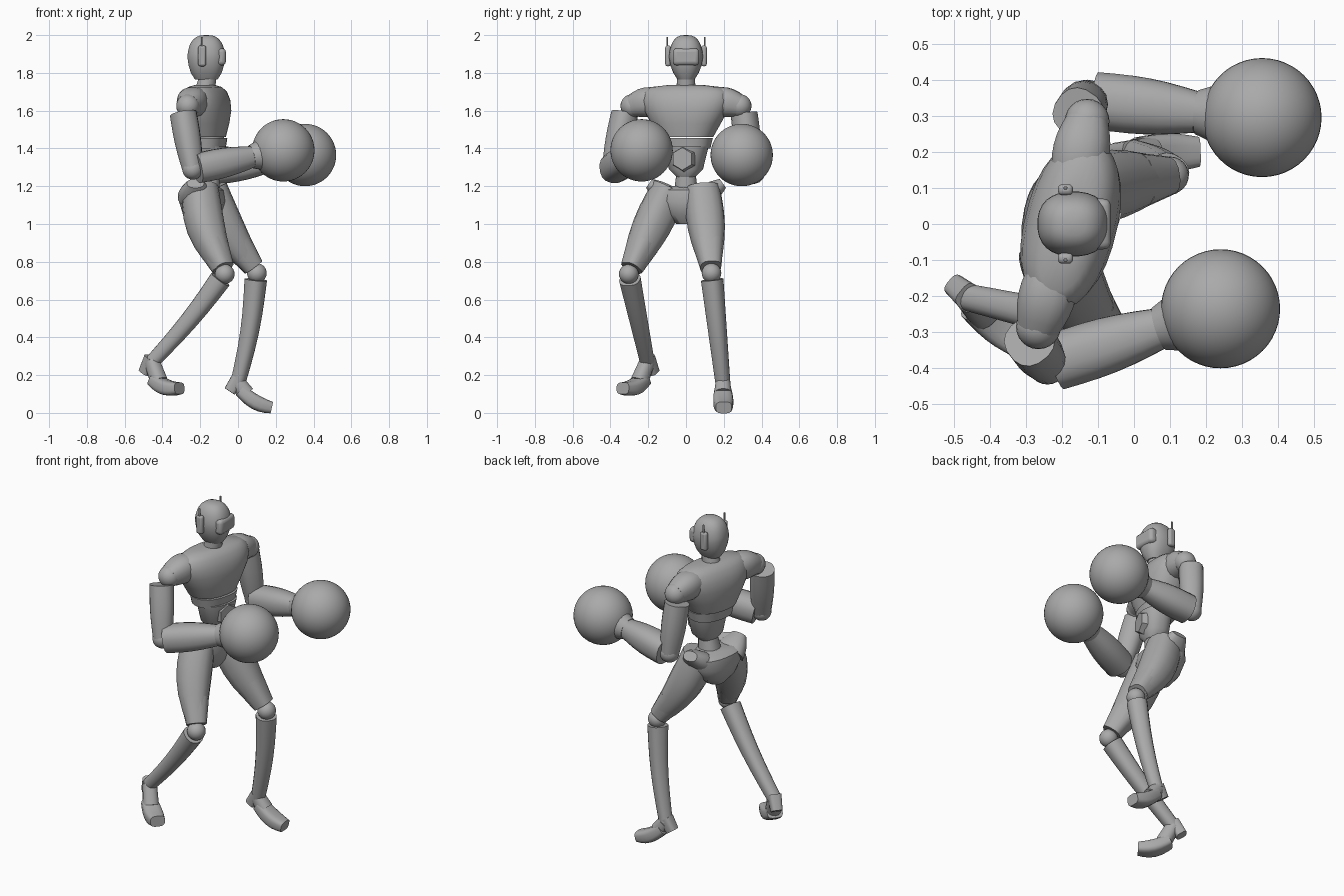
import bpy
from math import sin, cos, pi, copysign, radians
from mathutils import Vector

cube = bpy.data.objects.get("Cube")
if cube:
    bpy.data.objects.remove(cube)

grey = bpy.data.materials.new("plain grey")
grey.use_nodes = True
shade = 0.4
grey.diffuse_color = (shade, shade, shade, 1)
grey.node_tree.nodes["Principled BSDF"].inputs["Base Color"].default_value = grey.diffuse_color


def finish(ob, name):
    ob.name = name
    ob.data.materials.append(grey)
    bpy.ops.object.select_all(action='DESELECT')
    ob.select_set(True)
    bpy.context.view_layer.objects.active = ob
    bpy.ops.object.shade_smooth_by_angle(angle=radians(45))


def loft(name, rings, side, power, sides):
    """Skin rings of (centre, half width along side, half depth) along a path."""
    verts, faces = [], []
    last = len(rings) - 1
    for i, (centre, width, depth) in enumerate(rings):
        along = (rings[min(i + 1, last)][0] - rings[max(i - 1, 0)][0]).normalized()
        u = (side - along * side.dot(along)).normalized()
        v = along.cross(u)
        for k in range(sides):
            angle = 2 * pi * (k + 0.5) / sides
            c, s = cos(angle), sin(angle)
            verts.append(centre + u * width * copysign(abs(c) ** power, c)
                         + v * depth * copysign(abs(s) ** power, s))
    for i in range(last):
        for k in range(sides):
            a, b = i * sides + k, i * sides + (k + 1) % sides
            faces.append((a, b, b + sides, a + sides))
    faces.append(tuple(reversed(range(sides))))
    faces.append(tuple(range(last * sides, len(verts))))
    mesh = bpy.data.meshes.new(name)
    mesh.from_pydata(verts, [], faces)
    ob = bpy.data.objects.new(name, mesh)
    bpy.context.collection.objects.link(ob)
    finish(ob, name)


def limb(name, start, end, r_start, r_end, swell=0, bow=(0, 0, 0), flat=1, power=0.85, steps=6, sides=16):
    """Tapered segment; swell fattens its middle, bow bends it, flat scales its depth."""
    start, end, bow = Vector(start), Vector(end), Vector(bow)
    rings = []
    for i in range(steps + 1):
        t = i / steps
        hump = sin(pi * t)
        radius = r_start + (r_end - r_start) * t + swell * hump
        rings.append((start.lerp(end, t) + bow * hump, radius, radius * flat))
    loft(name, rings, (end - start).cross(Vector((0, 0, 1))), power, sides)


def stack(name, x, levels, side=(0, 1, 0), power=0.85):
    """Upright body from (height, half width, half depth) levels."""
    rings = [(Vector((x, 0, z)), width, depth) for z, width, depth in levels]
    loft(name, rings, Vector(side), power, 28)


def ball(name, centre, radius, segments=24):
    bpy.ops.mesh.primitive_uv_sphere_add(radius=radius, location=centre, segments=segments,
                                         ring_count=segments // 2)
    finish(bpy.context.object, name)


def box(name, centre, size, bevel):
    bpy.ops.mesh.primitive_cube_add(size=1, location=centre)
    ob = bpy.context.object
    ob.scale = size
    bpy.ops.object.transform_apply(location=False, rotation=False)
    rounding = ob.modifiers.new("rounding", 'BEVEL')
    rounding.width, rounding.segments = bevel, 3
    finish(ob, name)


# Head: egg-shaped dome over a narrow jaw
dome_base, dome_height = 1.88, 0.12
dome = [(dome_base + dome_height * sin(a), 0.09 * cos(a) ** 0.7, 0.1 * cos(a) ** 0.7)
        for a in (radians(d) for d in range(0, 90, 11))]
stack("head", -0.168, [(1.765, 0.045, 0.06), (1.8, 0.068, 0.082), (1.84, 0.083, 0.094)] + dome)
box("visor", (-0.092, 0, 1.885), (0.056, 0.14, 0.09), 0.02)
limb("neck", (-0.18, 0, 1.68), (-0.155, 0, 1.8), 0.055, 0.045, power=1)

# Torso, turned so its left shoulder leads
turn = (0.24, 0.97, 0)
stack("chest", -0.175,
      [(1.46, 0.145, 0.105), (1.53, 0.185, 0.12), (1.6, 0.225, 0.128), (1.655, 0.24, 0.12),
       (1.7, 0.23, 0.1), (1.725, 0.19, 0.075), (1.735, 0.1, 0.05)], turn)
stack("rib_band", -0.165, [(1.4, 0.13, 0.095), (1.455, 0.143, 0.103)], turn)
stack("abdomen", -0.145, [(1.25, 0.05, 0.05), (1.29, 0.09, 0.075), (1.41, 0.12, 0.09)], turn)
limb("waist", (-0.17, 0, 1.12), (-0.145, 0, 1.28), 0.07, 0.05)
limb("belly_plate", (-0.08, -0.01, 1.345), (-0.05, -0.02, 1.345), 0.07, 0.06,
     power=1, steps=1, sides=6)

# Pelvis bowl
stack("pelvis", -0.19, [(1.0, 0.05, 0.06), (1.05, 0.12, 0.1), (1.12, 0.165, 0.12),
                        (1.18, 0.17, 0.11), (1.2, 0.13, 0.08)], (0.15, 0.98, 0))

# Paired details of the head and hips
for tag, s in (("left", 1), ("right", -1)):
    box(tag + "_ear", (-0.19, s * 0.095, 1.89), (0.042, 0.03, 0.11), 0.012)
    box(tag + "_antenna", (-0.19, s * 0.1, 1.95), (0.01, 0.008, 0.08), 0.002)
    hip_x = -0.195 + s * 0.03
    limb(tag + "_hip_crest", (hip_x, s * 0.09, 1.14), (hip_x, s * 0.195, 1.215), 0.095, 0.045,
         swell=0.01, flat=0.65)

# Arms, each listed as shoulder, elbow, wrist and glove centre
arms = {
    "right": [(-0.265, -0.285, 1.625), (-0.24, -0.39, 1.29), (0.07, -0.29, 1.355), (0.24, -0.235, 1.39)],
    "left": [(-0.13, 0.285, 1.625), (-0.13, 0.345, 1.285), (0.175, 0.31, 1.335), (0.355, 0.295, 1.365)],
}
chest_core = Vector((-0.185, 0, 1.66))
for tag, joints in arms.items():
    shoulder, elbow, wrist, glove = map(Vector, joints)
    ball(tag + "_shoulder", shoulder, 0.062)
    limb(tag + "_shoulder_cap", chest_core.lerp(shoulder, 0.45), shoulder, 0.07, 0.06, swell=0.015,
         bow=(0, 0, 0.01))
    sleeve_top = shoulder + Vector((-0.025, 1.5 * (elbow.y - shoulder.y) / 4, -0.04))
    limb(tag + "_upper_arm", sleeve_top, elbow, 0.068, 0.052, swell=0.007)
    ball(tag + "_elbow", elbow, 0.055)
    limb(tag + "_forearm", elbow.lerp(wrist, 0.08), wrist, 0.08, 0.058, swell=0.01)
    limb(tag + "_cuff", wrist, wrist.lerp(glove, 0.4), 0.062, 0.09, power=1)
    ball(tag + "_glove", glove, 0.165, 48)

# Legs, each listed as hip, knee, ankle, instep and toe
legs = {
    "right": [(-0.2, -0.085, 1.19), (-0.07, -0.303, 0.735), (-0.455, -0.205, 0.27),
              (-0.445, -0.225, 0.175), (-0.31, -0.335, 0.13)],
    "left": [(-0.15, 0.085, 1.19), (0.1, 0.135, 0.74), (0, 0.195, 0.16),
             (0.01, 0.195, 0.12), (0.178, 0.2, 0.028)],
}
for tag, joints in legs.items():
    hip, knee, ankle, instep, toe = map(Vector, joints)
    back_bow = Vector((-0.03, 0, 0))
    above_knee = hip.lerp(knee, 0.93)
    limb(tag + "_thigh", hip, above_knee, 0.092, 0.052, swell=0.025, bow=back_bow)
    limb(tag + "_thigh_guard", hip.lerp(knee, 0.66) + back_bow * 0.7, above_knee, 0.08, 0.056, power=0.75)
    ball(tag + "_knee", knee, 0.052)
    limb(tag + "_shin", knee.lerp(ankle, 0.06), ankle, 0.057, 0.038, bow=(0.015, 0, 0))
    # heel spur points away from the toe
    backward = (instep - toe).normalized()
    spur_top = ankle + Vector((0, 0, 0.02))
    limb(tag + "_heel", spur_top, spur_top + backward * 0.05 - Vector((0, 0, 0.09)),
         0.038, 0.032, power=0.6)
    limb(tag + "_ankle", ankle, instep.lerp(toe, 0.2), 0.04, 0.045)
    limb(tag + "_foot", instep, toe, 0.045, 0.042, swell=0.01, bow=(0, 0, -0.018), flat=0.75, power=0.6)
